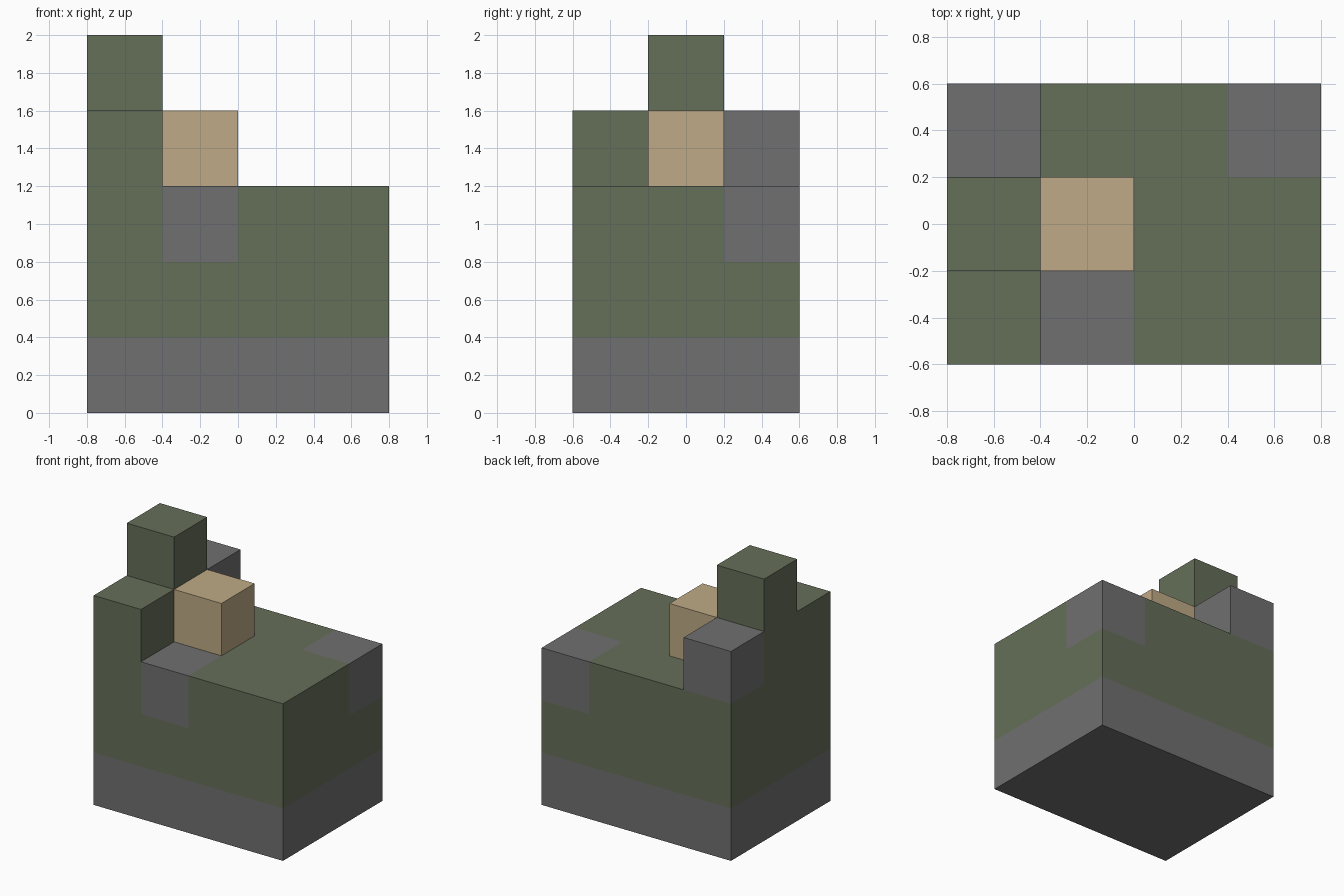
import bpy
import bmesh
from itertools import product
from mathutils import Vector

cube = bpy.data.objects.get("Cube")
if cube:
    bpy.data.objects.remove(cube, do_unlink=True)

UNIT = 0.4
ORIGIN = Vector((-0.8, -0.6, 0))


def material(name, rgb):
    mat = bpy.data.materials.new(name)
    mat.use_nodes = True
    color = (*rgb, 1)
    mat.diffuse_color = color
    bsdf = mat.node_tree.nodes["Principled BSDF"]
    bsdf.inputs["Base Color"].default_value = color
    bsdf.inputs["Roughness"].default_value = 0.9
    return mat


green = material("moss green", (0.13, 0.156, 0.098))
grey = material("stone grey", (0.162, 0.162, 0.162))
tan = material("sand tan", (0.52, 0.40, 0.24))


def block(start, size=(1, 1, 1)):
    """Grid cells filled by a box."""
    return {tuple(a + b for a, b in zip(start, step))
            for step in product(*map(range, size))}


# Stones set into the main body
front_stone = block((1, 0, 2))
corner_stone = block((3, 2, 2))

parts = {
    "base_slab": (block((0, 0, 0), (4, 3, 1)), grey),
    "main_body": (block((0, 0, 1), (4, 3, 2)) - front_stone - corner_stone, green),
    "front_stone": (front_stone, grey),
    "back_corner_stone": (corner_stone, grey),
    "side_wall": (block((0, 0, 3), (1, 2, 1)), green),
    "side_wall_stone": (block((0, 2, 3)), grey),
    "tower_top": (block((0, 1, 4)), green),
    "sand_block": (block((1, 1, 3)), tan),
}
filled = set().union(*(cells for cells, mat in parts.values()))


def build(name, cells, mat):
    """Make a part from the outer faces of its cells."""
    bm = bmesh.new()
    for cell, axis, side in product(sorted(cells), range(3), (-1, 1)):
        normal = Vector((0, 0, 0))
        normal[axis] = side
        if tuple(int(c + n) for c, n in zip(cell, normal)) in filled:
            continue
        u = Vector((0, 0, 0))
        u[(axis + 1) % 3] = 0.5
        v = normal.cross(u)
        center = Vector(cell) + Vector((0.5, 0.5, 0.5)) + normal / 2
        corners = (-u - v, u - v, u + v, v - u)
        bm.faces.new([bm.verts.new(ORIGIN + (center + c) * UNIT) for c in corners])
    # Join the squares and merge flat areas
    bmesh.ops.remove_doubles(bm, verts=bm.verts, dist=0.001)
    bmesh.ops.dissolve_limit(bm, angle_limit=0.01, verts=bm.verts, edges=bm.edges)
    mesh = bpy.data.meshes.new(name)
    bm.to_mesh(mesh)
    bm.free()
    mesh.materials.append(mat)
    bpy.context.collection.objects.link(bpy.data.objects.new(name, mesh))


for name, (cells, mat) in parts.items():
    build(name, cells, mat)
